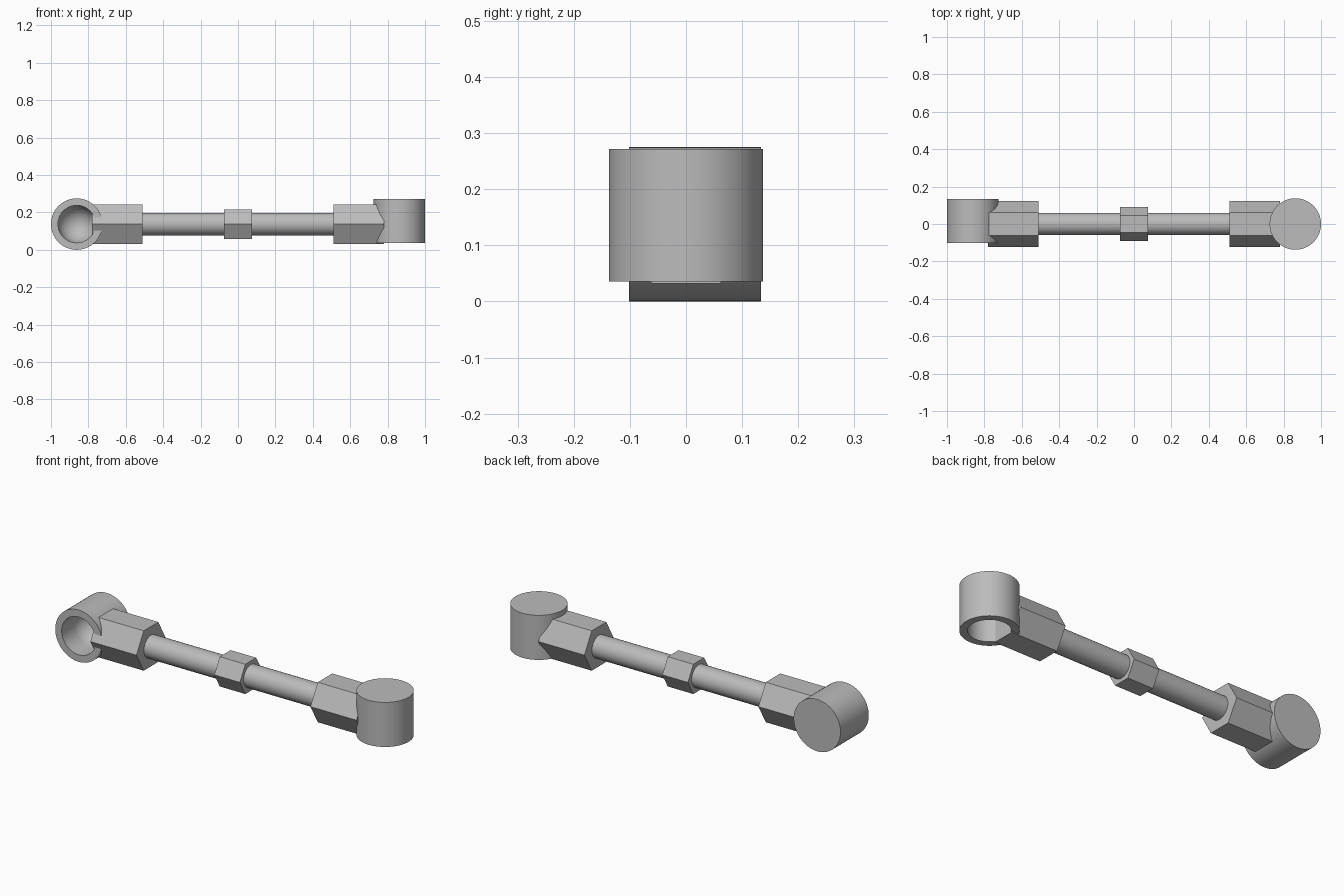
import bpy
import bmesh
from math import cos, sin, pi, tau, radians
from mathutils import Matrix, Vector

cube = bpy.data.objects.get("Cube")
if cube:
    bpy.data.objects.remove(cube, do_unlink=True)

AXIS_Z = 0.1375     # height of the rod's centre line
CUP_X = 0.8625      # distance of each socket from the middle
CUP_R = 0.1375
BORE_R = 0.1

steel = bpy.data.materials.new("grey steel")
steel.use_nodes = True
GREY = (0.5, 0.5, 0.5, 1)
steel.diffuse_color = GREY
steel.node_tree.nodes["Principled BSDF"].inputs["Base Color"].default_value = GREY


def finish(name, bm, matrix, smooth):
    """Place the mesh, shade it and link it as a named object."""
    bmesh.ops.transform(bm, matrix=matrix, verts=bm.verts)
    bmesh.ops.recalc_face_normals(bm, faces=bm.faces)
    for f in bm.faces:
        f.smooth = smooth
    for e in bm.edges:
        e.smooth = smooth and e.calc_face_angle(0) < radians(30)
    mesh = bpy.data.meshes.new(name)
    bm.to_mesh(mesh)
    bm.free()
    mesh.materials.append(steel)
    obj = bpy.data.objects.new(name, mesh)
    bpy.context.collection.objects.link(obj)
    return obj


def bar(name, x0, x1, radius, sides, smooth=False):
    """Prism along x, with corners pointing to the front and back."""
    bm = bmesh.new()
    bmesh.ops.create_cone(bm, cap_ends=True, segments=sides, radius1=radius,
                          radius2=radius, depth=x1 - x0)
    place = Matrix.Translation(((x0 + x1) / 2, 0, AXIS_Z))
    return finish(name, bm, place @ Matrix.Rotation(pi / 2, 4, 'Y'), smooth)


def socket(name, x, tilt):
    """Turned cup with a round-bottomed bore, open towards local -z."""
    low, high, rings = -0.102, 0.134, 12
    profile = [(0, high), (CUP_R, high), (CUP_R, low), (BORE_R, low)]
    profile += [(BORE_R * cos(a), BORE_R * sin(a))
                for a in (i * pi / 2 / rings for i in range(rings))]
    profile.append((0, BORE_R))
    bm = bmesh.new()
    verts = [bm.verts.new((r, 0, z)) for r, z in profile]
    edges = [bm.edges.new(pair) for pair in zip(verts, verts[1:])]
    bmesh.ops.spin(bm, geom=verts + edges, cent=Vector(), axis=(0, 0, 1),
                   angle=tau, steps=64, use_duplicate=False)
    bmesh.ops.remove_doubles(bm, verts=bm.verts, dist=1e-5)
    place = Matrix.Translation((x, 0, AXIS_Z))
    return finish(name, bm, place @ Matrix.Rotation(tilt, 4, 'X'), True)


# Shaft and hexagonal middle nut
bar("rod", -0.52, 0.52, 0.06, 48, smooth=True)
bar("middle_nut", -0.075, 0.075, 0.091, 6)

# Hexagonal shanks running into the sockets
bar("right_shank", -0.78, -0.51, 0.122, 6)
bar("left_shank", 0.51, 0.78, 0.122, 6)

# One socket opens to the front, the other downwards
socket("right_socket", -CUP_X, -pi / 2)
socket("left_socket", CUP_X, 0)
